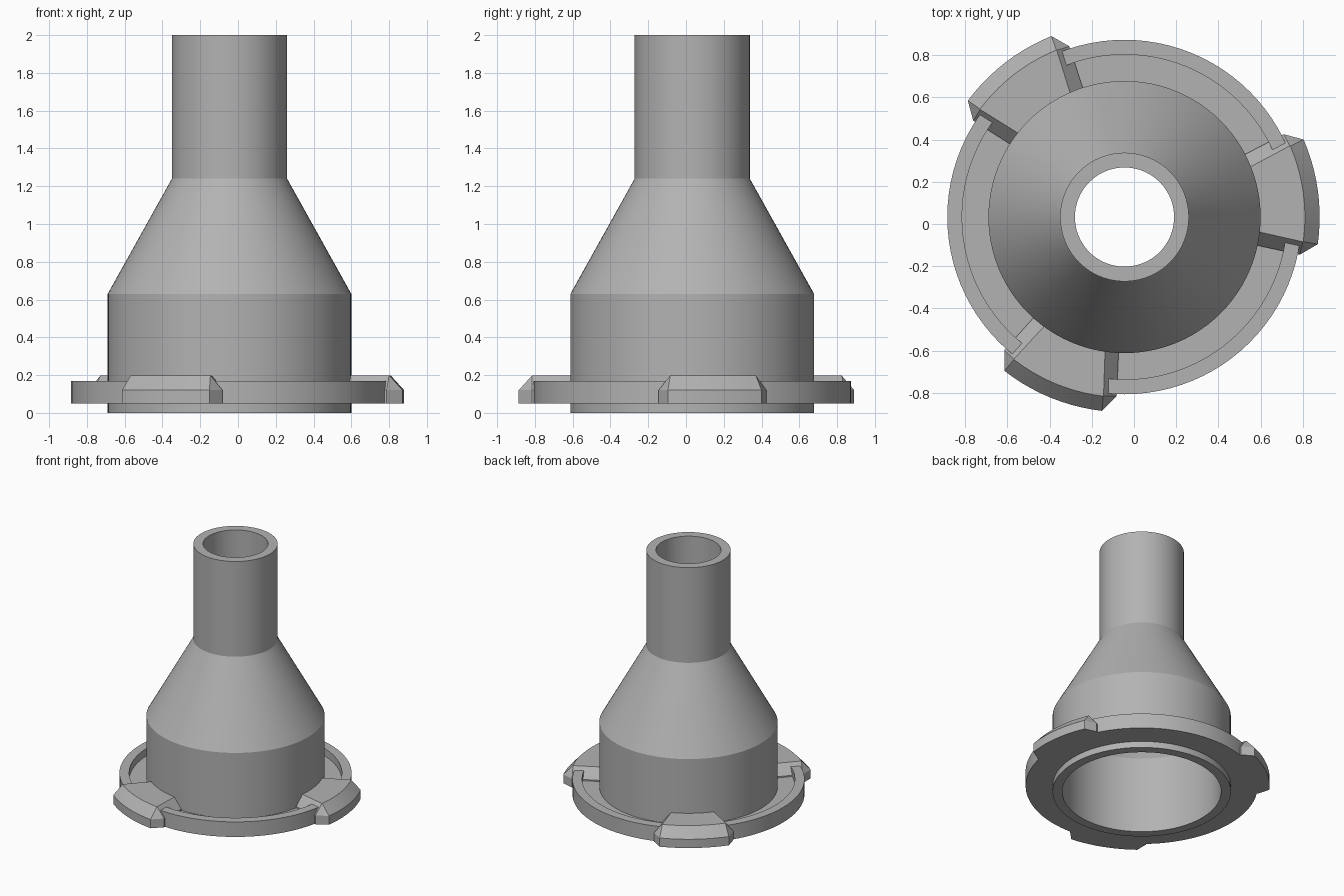
import bpy, bmesh, math

if "Cube" in bpy.data.objects:
    bpy.data.objects.remove(bpy.data.objects["Cube"], do_unlink=True)

AXIS = (-0.045, 0.033, 0)

grey = bpy.data.materials.new("light_grey")
grey.use_nodes = True
grey.diffuse_color = (0.45, 0.45, 0.45, 1)
grey.node_tree.nodes["Principled BSDF"].inputs["Base Color"].default_value = grey.diffuse_color


def finish(name, bm):
    """Turn a bmesh into a shaded object standing on the adapter axis."""
    bmesh.ops.recalc_face_normals(bm, faces=bm.faces)
    mesh = bpy.data.meshes.new(name)
    bm.to_mesh(mesh)
    bm.free()
    mesh.materials.append(grey)
    obj = bpy.data.objects.new(name, mesh)
    obj.location = AXIS
    bpy.context.collection.objects.link(obj)
    bpy.ops.object.select_all(action="DESELECT")
    obj.select_set(True)
    bpy.context.view_layer.objects.active = obj
    bpy.ops.object.shade_smooth_by_angle(angle=math.radians(25))
    return obj


def revolve(name, profile, sides=96):
    """Spin a closed (radius, height) outline around the axis."""
    bm = bmesh.new()
    rings = []
    for i in range(sides):
        a = math.tau * i / sides
        rings.append([bm.verts.new((r * math.cos(a), r * math.sin(a), z)) for r, z in profile])
    n = len(profile)
    for i, ring in enumerate(rings):
        after = rings[(i + 1) % sides]
        for j in range(n):
            k = (j + 1) % n
            bm.faces.new((ring[j], after[j], after[k], ring[k]))
    return finish(name, bm)


def lug_outline(inner, inner_half, side, side_half, outer, outer_half, middle, steps=10):
    """Plan of a lug: inner edge, flared sides and a curved outer edge."""
    polar = [(inner, -inner_half), (side, -side_half)]
    polar += [(outer, outer_half * (2 * i / steps - 1)) for i in range(steps + 1)]
    polar += [(side, side_half), (inner, inner_half)]
    return [(r * math.cos(math.radians(middle + a)), r * math.sin(math.radians(middle + a)))
            for r, a in polar]


def lug(name, middle):
    """Grip lug with upright lower walls and chamfered upper walls."""
    bm = bmesh.new()
    base = lug_outline(0.62, 19.8, 0.85, 19.8, 0.925, 15.7, middle)
    crown = lug_outline(0.62, 13.8, 0.853, 15.6, 0.855, 15.5, middle)
    layers = [[bm.verts.new((x, y, z)) for x, y in plan]
              for plan, z in ((base, 0.05), (base, 0.12), (crown, 0.197))]
    n = len(base)
    for low, high in zip(layers, layers[1:]):
        for j in range(n):
            k = (j + 1) % n
            bm.faces.new((low[j], low[k], high[k], high[j]))
    bm.faces.new(layers[0])
    bm.faces.new(layers[-1])
    return finish(name, bm)


# Hollow body: wide sleeve, cone and narrow pipe
revolve("reducer_body", [
    (0.645, 0), (0.645, 0.63), (0.305, 1.24), (0.305, 2),
    (0.235, 2), (0.235, 1.22), (0.575, 0.61), (0.575, 0)])

# Flange with a raised outer rim
revolve("rimmed_flange", [
    (0.62, 0.05), (0.84, 0.05), (0.84, 0.17),
    (0.77, 0.17), (0.77, 0.11), (0.62, 0.11)])

# Three evenly spaced lugs
for i, place in enumerate(("left", "back", "front")):
    lug(place + "_lug", 7.7 + 120 * i)
